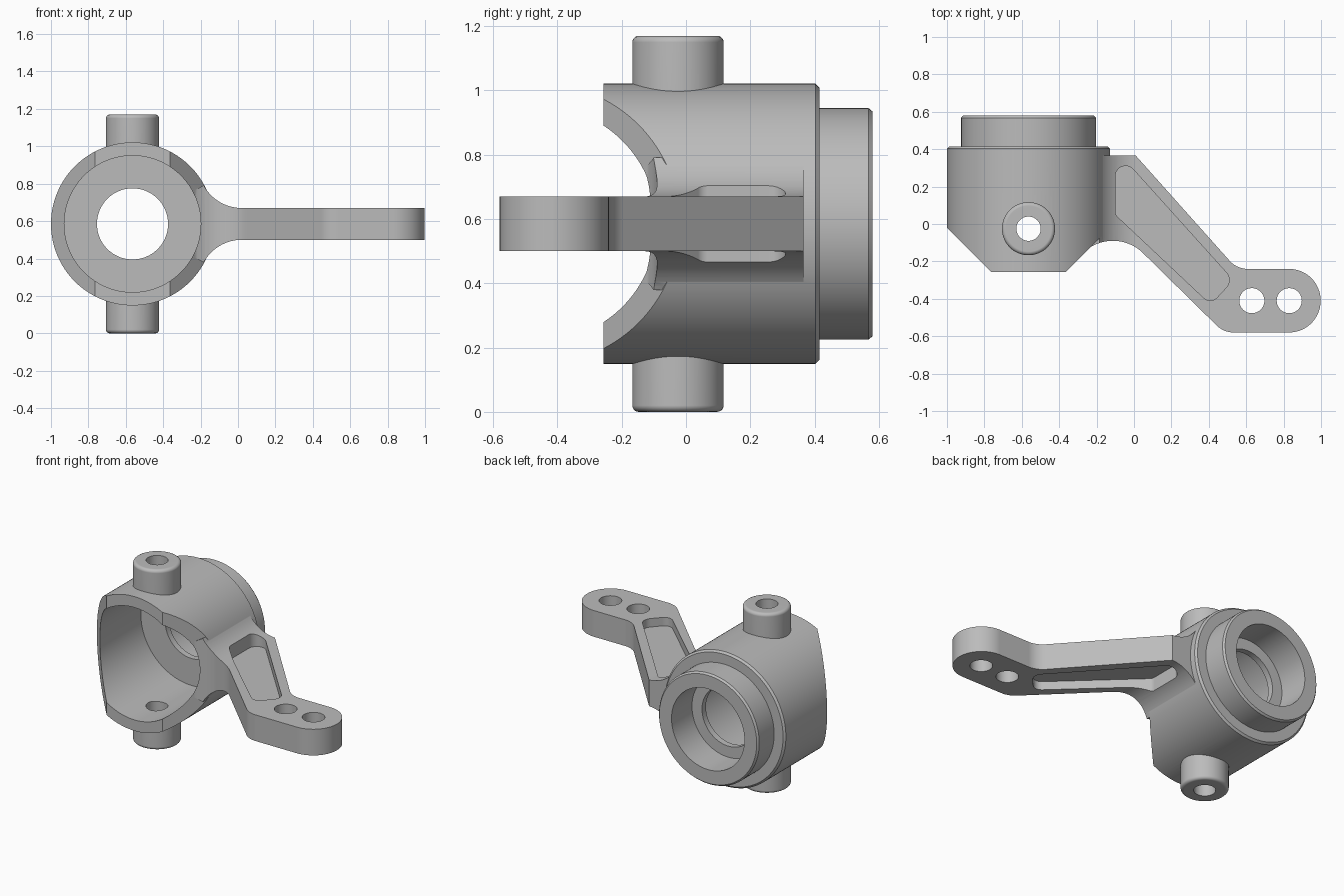
import bpy, bmesh
from math import pi, sin, cos, tan, atan2, radians
from mathutils import Vector

cube = bpy.data.objects.get("Cube")
if cube:
    bpy.data.objects.remove(cube, do_unlink=True)

steel = bpy.data.materials.new("plain grey metal")
steel.use_nodes = True
GREY = (0.5, 0.5, 0.5, 1)
steel.diffuse_color = GREY
steel.node_tree.nodes["Principled BSDF"].inputs["Base Color"].default_value = GREY

CX, CZ = -0.564, 0.585      # hub axis
PIN_Y = -0.025              # pivot pin axis
ARM_Z = 0.085               # half thickness of the arm


def finish(name, bm):
    bmesh.ops.recalc_face_normals(bm, faces=bm.faces)
    mesh = bpy.data.meshes.new(name)
    bm.to_mesh(mesh)
    bm.free()
    mesh.materials.append(steel)
    ob = bpy.data.objects.new(name, mesh)
    bpy.context.collection.objects.link(ob)
    return ob


def lathe(name, profile, place, n=96):
    """Solid of revolution; profile is (radius, height), open at the axis."""
    bm = bmesh.new()
    rings = [[bm.verts.new(place(r * cos(2 * pi * i / n), r * sin(2 * pi * i / n), h))
              for i in range(n)] for r, h in profile]
    for a, b in zip(rings, rings[1:]):
        for i in range(n):
            j = (i + 1) % n
            bm.faces.new((a[i], a[j], b[j], b[i]))
    bm.faces.new(rings[0])
    bm.faces.new(rings[-1])
    return finish(name, bm)


def prism(name, pts, lo, hi, place):
    """Extrude a closed outline between two levels."""
    bm = bmesh.new()
    a, b = [[bm.verts.new(place(u, v, w)) for u, v in pts] for w in (lo, hi)]
    for i in range(len(pts)):
        j = (i + 1) % len(pts)
        bm.faces.new((a[i], a[j], b[j], b[i]))
    bm.faces.new(a)
    bm.faces.new(b)
    return finish(name, bm)


def rounded(corners, steps=12):
    """Outline from (x, y, fillet radius) corners."""
    out = []
    for i, (x, y, r) in enumerate(corners):
        p = Vector((x, y))
        if not r:
            out.append(p)
            continue
        d0 = (Vector(corners[i - 1][:2]) - p).normalized()
        d1 = (Vector(corners[(i + 1) % len(corners)][:2]) - p).normalized()
        half = d0.angle(d1) / 2
        c = p + (d0 + d1).normalized() * r / sin(half)
        s, e = (p + d * r / tan(half) - c for d in (d0, d1))
        turn = s.x * e.y - s.y * e.x
        sweep = atan2(turn, s.dot(e))
        start = atan2(s.y, s.x)
        out += [c + r * Vector((cos(start + sweep * k / steps), sin(start + sweep * k / steps)))
                for k in range(steps + 1)]
    return out


def combine(target, tool, operation):
    mod = target.modifiers.new("cut", "BOOLEAN")
    mod.operation, mod.solver, mod.object = operation, "EXACT", tool
    dg = bpy.context.evaluated_depsgraph_get()
    mesh = bpy.data.meshes.new_from_object(target.evaluated_get(dg))
    target.modifiers.clear()
    target.data = mesh
    bpy.data.objects.remove(tool, do_unlink=True)


def along_y(u, v, w): return (CX + u, w, CZ + v)
def front_plane(u, v, w): return (u, w, v)
def top_plane(u, v, w): return (u, v, w)
def pin_axis(u, v, w): return (CX + u, PIN_Y + v, w)
def upright(x, y): return lambda u, v, w: (x + u, y + v, w)


E = 0.0001
# Hub with stepped rear boss, front corners cut at 45 degrees
hub = lathe("steering_knuckle", [(E, -.4), (.436, -.4), (.436, .403), (.424, .415), (.36, .415),
                                 (.36, .568), (.35, .58), (E, .58)], along_y, 128)
hub_outline = [(CX - .6, .8), (CX - .6, .144), (CX - .2, -.256),
               (CX + .2, -.256), (CX + .6, .144), (CX + .6, .8)]
combine(hub, prism("hub_outline", hub_outline, -.2, 1.4, top_plane), "INTERSECT")

# Pivot pin, rounded at both ends
rim = [(.142 - .02 + .02 * sin(k * pi / 10), .02 - .02 * cos(k * pi / 10)) for k in range(6)]
pin = [(E, 0)] + rim + [(r, 2 * CZ - h) for r, h in reversed(rim)] + [(E, 2 * CZ)]
combine(hub, lathe("pivot_pin", pin, pin_axis, 64), "UNION")

# Arm: plan outline intersected with a front profile that flares into the hub
plan = rounded([(-.3, .365, 0), (.01, .365, 0), (.55, -.24, .13), (.998, -.24, .169),
                (.998, -.58, .169), (.48, -.58, .13), (-.11, 0, .23), (-.31, -.19, 0)], 16)
arm = prism("arm", plan, -.1, 1.3, top_plane)
R, DX = .433, .584
flare = (DX ** 2 + ARM_Z ** 2 - R ** 2) / (2 * (R - ARM_Z))
end = atan2(-(ARM_Z + flare), -DX)
upper = [(CX + DX + flare * cos(a), ARM_Z + flare + flare * sin(a))
         for a in (end + (-pi / 2 - end) * k / 16 for k in range(17))] + [(1.2, ARM_Z)]
profile = [(CX, CZ)] + [(x, CZ + z) for x, z in upper] + [(x, CZ - z) for x, z in reversed(upper)]
combine(arm, prism("arm_profile", profile, -.9, .9, front_plane), "INTERSECT")

# Lightening pockets above and below the arm web
pocket = rounded([(-.1, .31, .055), (-.02, .31, .05), (.53, -.3, .06), (.41, -.43, .05), (-.1, .05, .04)])
for side in (1, -1):
    lo, hi = sorted((CZ + side * .03, CZ + side * .4))
    combine(arm, prism("pocket_cutter", pocket, lo, hi, top_plane), "DIFFERENCE")

# Bolt holes at the arm tip
for x in (.63, .83):
    combine(arm, lathe("bolt_cutter", [(.067, 0), (.067, 1.2)], upright(x, -.41), 48), "DIFFERENCE")
combine(hub, arm, "UNION")

# Front cavity, thin lip and rear bearing seat
bore = [(E, -.6), (.365, -.6), (.365, .33), (.19, .33), (.19, .37), (.262, .37), (.262, .8), (E, .8)]
combine(hub, lathe("bore_cutter", bore, along_y, 128), "DIFFERENCE")
combine(hub, lathe("pin_hole_cutter", [(.065, -.2), (.065, 1.4)], pin_axis, 48), "DIFFERENCE")

# Smooth curved faces, keep machined edges crisp
bpy.ops.object.select_all(action="DESELECT")
hub.select_set(True)
bpy.context.view_layer.objects.active = hub
bpy.ops.object.shade_smooth_by_angle(angle=radians(25))
weighted = hub.modifiers.new("even_normals", "WEIGHTED_NORMAL")
weighted.keep_sharp = True
